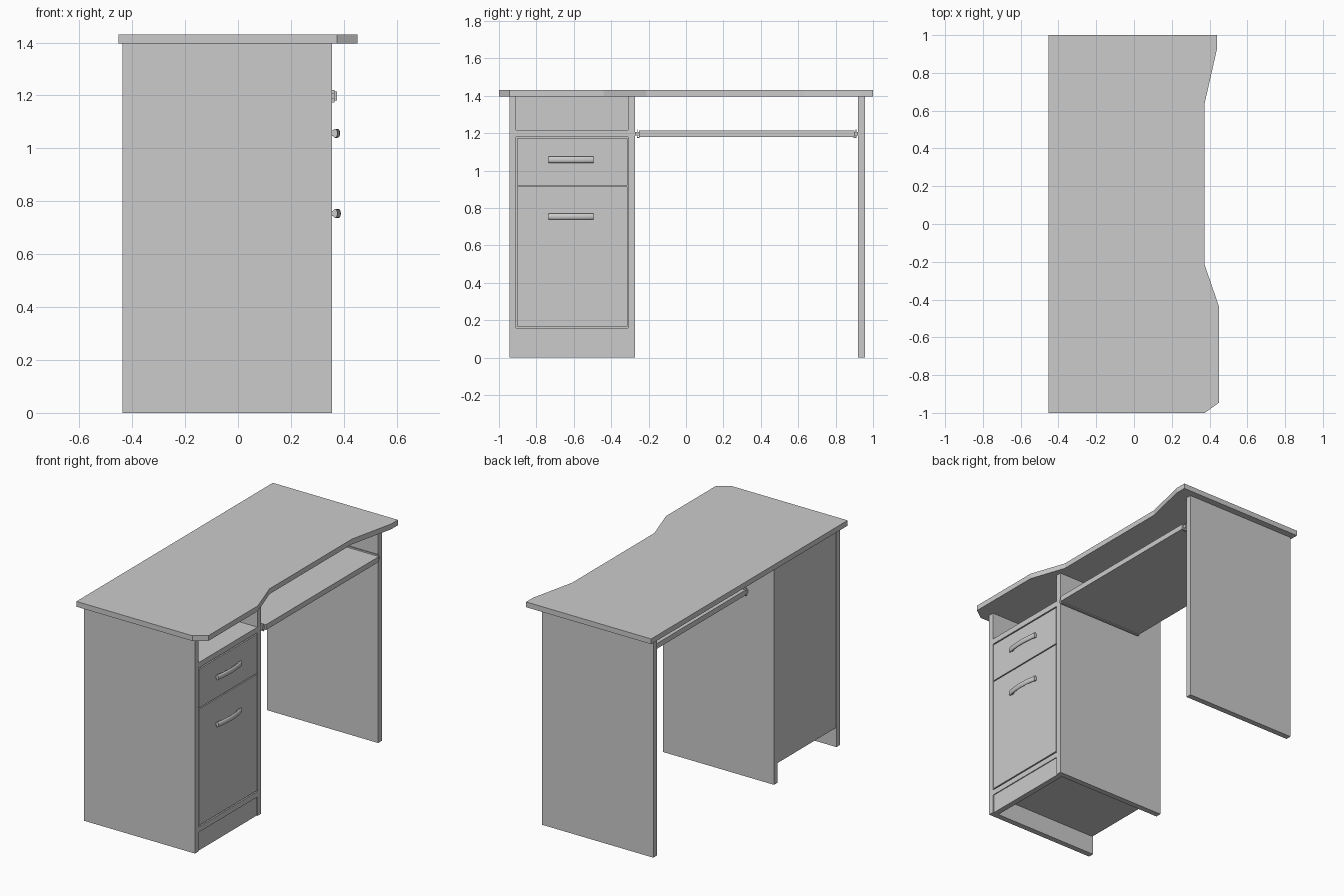
import bpy, bmesh, math

if "Cube" in bpy.data.objects:
    bpy.data.objects.remove(bpy.data.objects["Cube"])


def finish(name, bm):
    bmesh.ops.recalc_face_normals(bm, faces=bm.faces)
    me = bpy.data.meshes.new(name)
    bm.to_mesh(me)
    bm.free()
    ob = bpy.data.objects.new(name, me)
    bpy.context.collection.objects.link(ob)
    return ob


def prism(name, outline, z0, z1):
    bm = bmesh.new()
    f = bm.faces.new([bm.verts.new((x, y, z0)) for x, y in outline])
    ext = bmesh.ops.extrude_face_region(bm, geom=[f])
    for v in ext["geom"]:
        if isinstance(v, bmesh.types.BMVert):
            v.co.z = z1
    return finish(name, bm)


def box(name, x, y, z):
    return prism(name, [(x[0], y[0]), (x[1], y[0]), (x[1], y[1]), (x[0], y[1])], *z)


def handle(name, front, zc, reach):
    # bowed bar with elliptical section
    yc, half, n, m = -0.615, 0.12, 12, 12
    bm = bmesh.new()
    rings = []
    for i in range(n + 1):
        t = -1 + 2 * i / n
        cx = front + 0.012 + (reach - 0.021) * (1 - t * t)
        rings.append([bm.verts.new((cx + 0.009 * math.cos(a), yc + half * t,
                                    zc + 0.017 * math.sin(a)))
                      for a in (2 * math.pi * k / m for k in range(m))])
    for r, s in zip(rings, rings[1:]):
        for k in range(m):
            bm.faces.new((r[k], r[(k + 1) % m], s[(k + 1) % m], s[k]))
    bm.faces.new(rings[0])
    bm.faces.new(rings[-1])
    ob = finish(name, bm)
    bpy.ops.object.select_all(action='DESELECT')
    ob.select_set(True)
    bpy.context.view_layer.objects.active = ob
    bpy.ops.object.shade_smooth_by_angle(angle=math.radians(40))
    # mounting posts
    for side, s in (("left", -1), ("right", 1)):
        box(f"{name}_post_{side}", (front - 0.002, front + 0.014),
            (yc + s * 0.105 - 0.01, yc + s * 0.105 + 0.01), (zc - 0.01, zc + 0.01))


B, F = -0.437, 0.355          # back and front of the carcass
Y0, Y1 = -0.908, -0.309       # inside of the cabinet
TOP = 1.396

# desktop with waisted front edge
prism("desktop", [(-0.452, -1), (0.375, -1), (0.451, -0.945), (0.451, -0.44),
                  (0.372, -0.21), (0.372, 0.63), (0.44, 0.93), (0.44, 1),
                  (-0.452, 1)], TOP, 1.43)

# upright panels
for name, y in (("cabinet_outer_side", (-0.945, Y0)),
                ("cabinet_inner_side", (Y1, -0.272)),
                ("leg_panel", (0.92, 0.957))):
    box(name, (B, F), y, (0, TOP))

# cabinet carcass
box("cabinet_back", (B + 0.002, B + 0.014), (Y0, Y1), (0.125, TOP))
box("cabinet_bottom", (B + 0.014, F), (Y0, Y1), (0.122, 0.157))
box("open_shelf", (B + 0.014, F), (Y0, Y1), (1.18, 1.216))
box("plinth", (F - 0.042, F - 0.006), (Y0, Y1), (0, 0.122))

# drawer front and door
box("drawer_front", (F - 0.036, F), (Y0 + 0.004, Y1 - 0.004), (0.921, 1.172))
box("door", (F - 0.036, F), (Y0 + 0.004, Y1 - 0.004), (0.165, 0.914))
handle("drawer_handle", F, 1.057, 0.031)
handle("door_handle", F, 0.754, 0.034)

# keyboard tray and its runners
box("keyboard_tray", (-0.25, 0.374), (-0.25, 0.9), (1.18, 1.214))
for side, wall, s in (("left", -0.272, 1), ("right", 0.92, -1)):
    for part, a, b, z in (("web", 0.009, 0.014, (1.174, 1.22)),
                          ("body", 0, 0.022, (1.187, 1.207)),
                          ("flange", 0.014, 0.024, (1.174, 1.18))):
        box(f"tray_runner_{side}_{part}", (-0.25, 0.364),
            sorted((wall + s * a, wall + s * b)), z)
